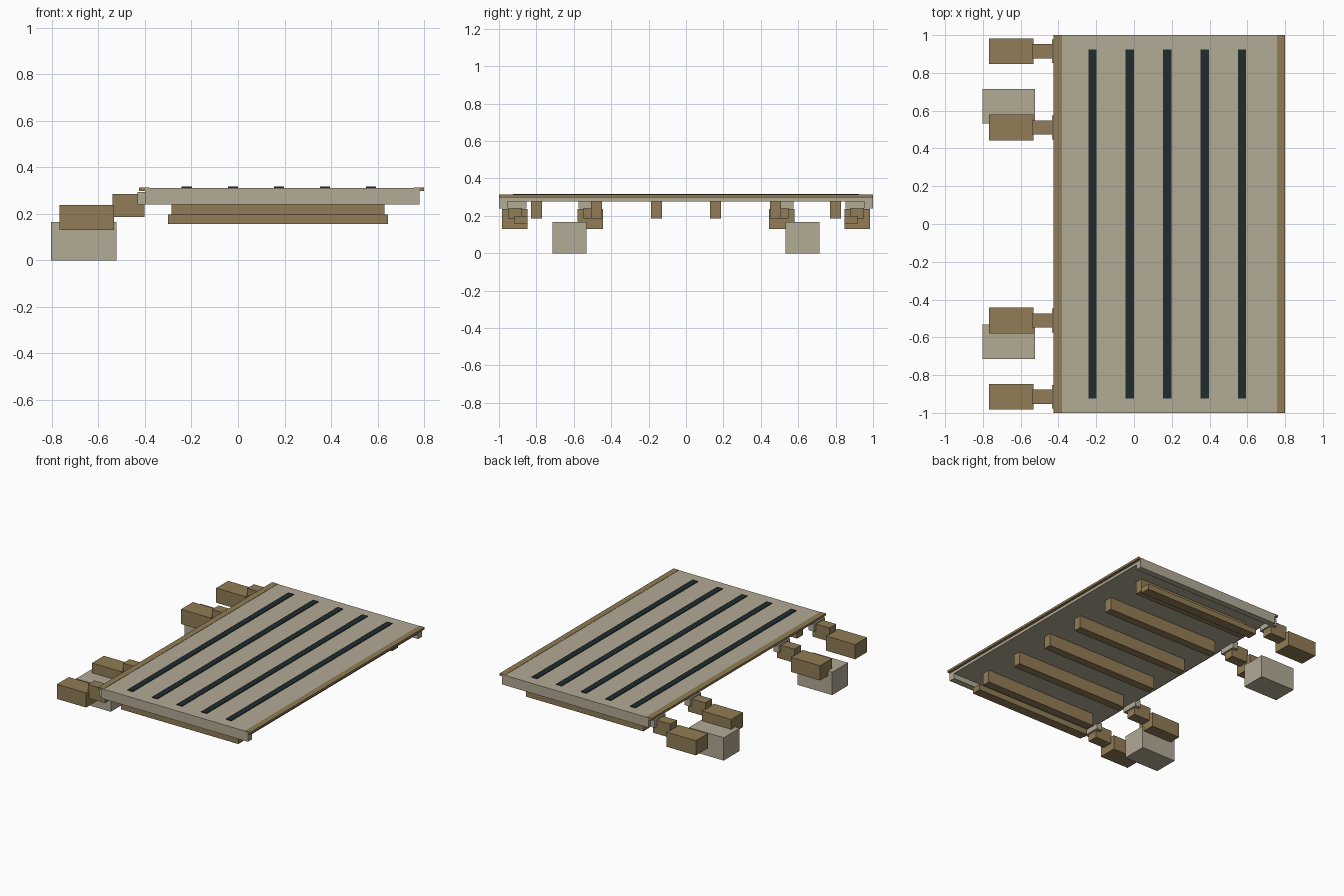
import bpy
import bmesh

if "Cube" in bpy.data.objects:
    bpy.data.objects.remove(bpy.data.objects["Cube"])


def material(name, rgb):
    m = bpy.data.materials.new(name)
    m.diffuse_color = (*rgb, 1.0)
    m.use_nodes = True
    m.node_tree.nodes["Principled BSDF"].inputs["Base Color"].default_value = m.diffuse_color
    return m


PALE = material("pale_stone", (0.45, 0.405, 0.305))
BROWN = material("timber_brown", (0.283, 0.202, 0.093))
DARK = material("dark_slot", (0.014, 0.025, 0.027))


def box(name, x, y, z, mat):
    """Box from (min, max) ranges along each axis."""
    bm = bmesh.new()
    bmesh.ops.create_cube(bm, size=1.0)
    for v in bm.verts:
        for i, (lo, hi) in enumerate((x, y, z)):
            v.co[i] = lo if v.co[i] < 0 else hi
    mesh = bpy.data.meshes.new(name)
    bm.to_mesh(mesh)
    bm.free()
    mesh.materials.append(mat)
    ob = bpy.data.objects.new(name, mesh)
    bpy.context.collection.objects.link(ob)
    return ob


def pair(name, x, y, z, mat):
    """The same box on both sides of the y = 0 plane."""
    box(name + "_back", x, y, z, mat)
    box(name + "_front", x, (-y[1], -y[0]), z, mat)


# Deck slab with a deeper rail along each end
box("deck", (-0.40, 0.78), (-0.96, 0.96), (0.278, 0.312), PALE)
pair("side_rail", (-0.40, 0.78), (0.955, 1.0), (0.24, 0.312), PALE)

# Timber edge strips along both long sides
box("left_edge_strip", (-0.425, -0.38), (-1.0, 1.0), (0.298, 0.314), BROWN)
box("right_edge_strip", (0.757, 0.80), (-1.0, 1.0), (0.298, 0.314), BROWN)

# Dark grip stripes on the deck
for i in range(5):
    cx = -0.22 + 0.198 * i
    box(f"grip_stripe_{i + 1}", (cx - 0.022, cx + 0.022), (-0.925, 0.925),
        (0.310, 0.317), DARK)

# Cross ribs and lower skids below the deck
for i, cy in enumerate((0.158, 0.478, 0.80)):
    pair(f"rib_{i + 1}", (-0.285, 0.63), (cy - 0.03, cy + 0.03),
         (0.187, 0.28), BROWN)
pair("skid", (-0.30, 0.645), (0.848, 0.918), (0.156, 0.198), BROWN)

# Hinge arms on the left side: bracket, link and end block
for label, cy in (("outer", 0.915), ("inner", 0.511)):
    pair(label + "_bracket", (-0.433, -0.39), (cy - 0.063, cy + 0.063),
         (0.24, 0.295), PALE)
    pair(label + "_link", (-0.54, -0.402), (cy - 0.038, cy + 0.038),
         (0.187, 0.286), BROWN)
    pair(label + "_arm_block", (-0.768, -0.533), (cy - 0.068, cy + 0.068),
         (0.131, 0.238), BROWN)

# Foundation blocks standing on the ground
pair("foundation_block", (-0.803, -0.523), (0.532, 0.714), (0.0, 0.166), PALE)
